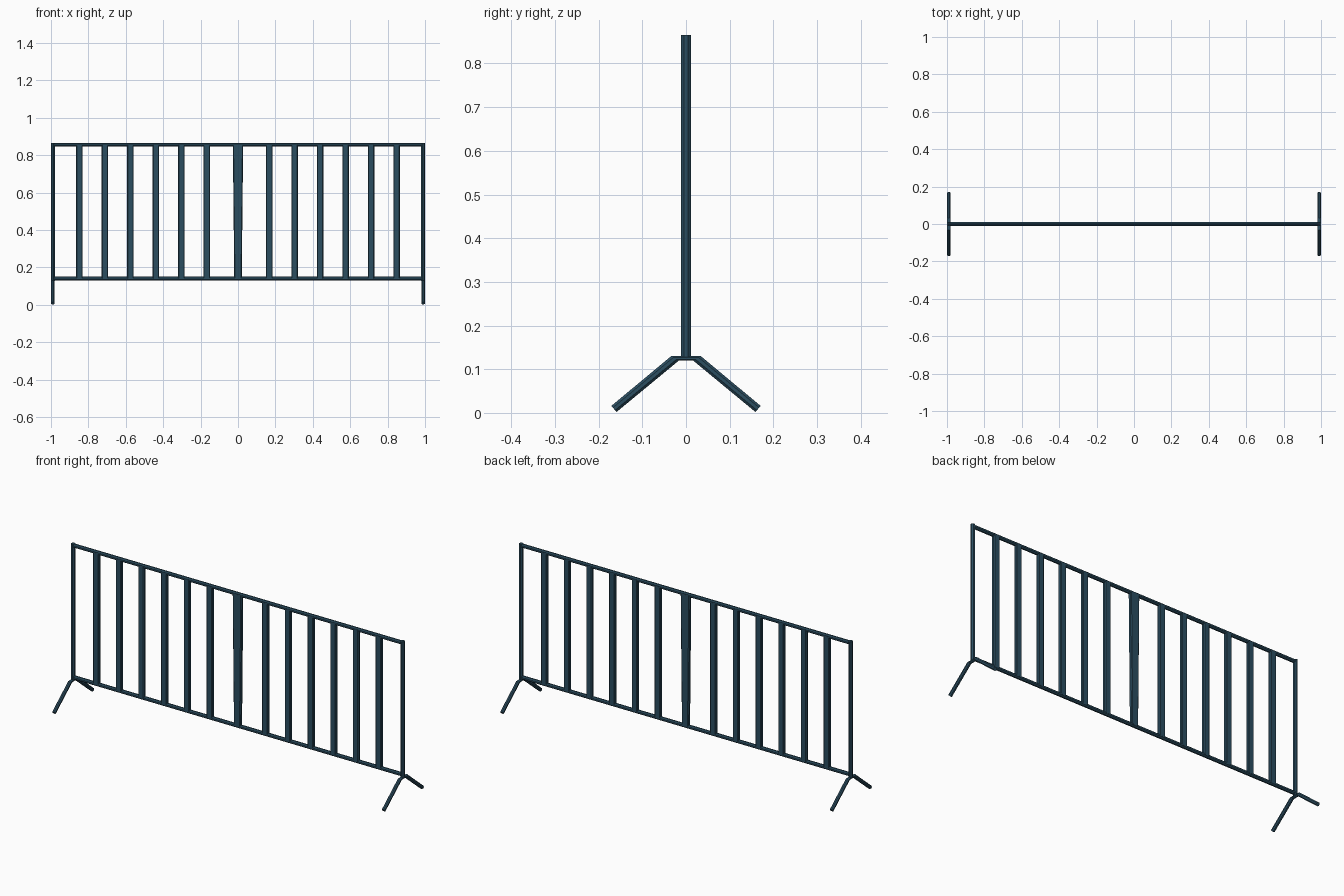
import bpy, bmesh, math
from mathutils import Vector

if "Cube" in bpy.data.objects:
    bpy.data.objects.remove(bpy.data.objects["Cube"])

paint = bpy.data.materials.new("dark blue steel")
paint.diffuse_color = (0.024, 0.075, 0.118, 1)
paint.use_nodes = True
paint.node_tree.nodes["Principled BSDF"].inputs["Base Color"].default_value = paint.diffuse_color


def make_object(name, bm):
    bmesh.ops.recalc_face_normals(bm, faces=bm.faces)
    mesh = bpy.data.meshes.new(name)
    bm.to_mesh(mesh)
    bm.free()
    mesh.materials.append(paint)
    ob = bpy.data.objects.new(name, mesh)
    bpy.context.collection.objects.link(ob)
    return ob


def loft(name, rings):
    """Skin a closed tube through rings of points, with flat end caps."""
    bm = bmesh.new()
    loops = [[bm.verts.new(p) for p in ring] for ring in rings]
    n = len(loops[0])
    for a, b in zip(loops, loops[1:]):
        for i in range(n):
            j = (i + 1) % n
            bm.faces.new((a[i], a[j], b[j], b[i]))
    bm.faces.new(loops[0])
    bm.faces.new(loops[-1])
    return make_object(name, bm)


def octagon(r):
    r = r / math.cos(math.pi / 8)
    return [(r * math.cos(math.pi / 8 + k * math.pi / 4),
             r * math.sin(math.pi / 8 + k * math.pi / 4)) for k in range(8)]


def chamfered(w, d, c):
    w, d = w / 2, d / 2
    return [(w, d - c), (w - c, d), (c - w, d), (-w, d - c),
            (-w, c - d), (c - w, -d), (w - c, -d), (w, c - d)]


# horizontal rails
for name, z in (("top_rail", 0.856), ("bottom_rail", 0.141)):
    loft(name, [[(x, u, z + v) for u, v in octagon(0.0095)] for x in (-0.995, 0.995)])

# upright bars, with a wider tapered one in the middle
def bar(name, x, bottom, top):
    loft(name, [[(x + u, v, z) for u, v in chamfered(w, 0.02, 0.004)]
                for z, w in ((0.141, bottom), (0.856, top))])

bar("middle_bar", 0, 0.04, 0.055)
for side in (-1, 1):
    label = "left" if side < 0 else "right"
    for i in range(6):
        bar(f"{label}_bar_{i + 1}", side * (0.167 + 0.1362 * i), 0.035, 0.035)

    # end post
    loft(label + "_post", [[(side * 0.9895 + u * 0.9, v, z) for u, v in octagon(0.0115)]
                           for z in (0.128, 0.865)])

    # bent foot: path swept in the y-z plane
    path = [(-0.165, 0.009), (-0.025, 0.125), (0.025, 0.125), (0.165, 0.009)]
    slope = Vector((path[1][0] - path[0][0], path[1][1] - path[0][1])).normalized()
    normals = [(-slope.y, slope.x), (-0.9, 0.6), (0.9, 0.6), (slope.y, slope.x)]
    loft(label + "_foot", [[(side * 0.9895 + u, y + n[0] * v, z + n[1] * v)
                            for u, v in octagon(0.0092)]
                           for (y, z), n in zip(path, normals)])
